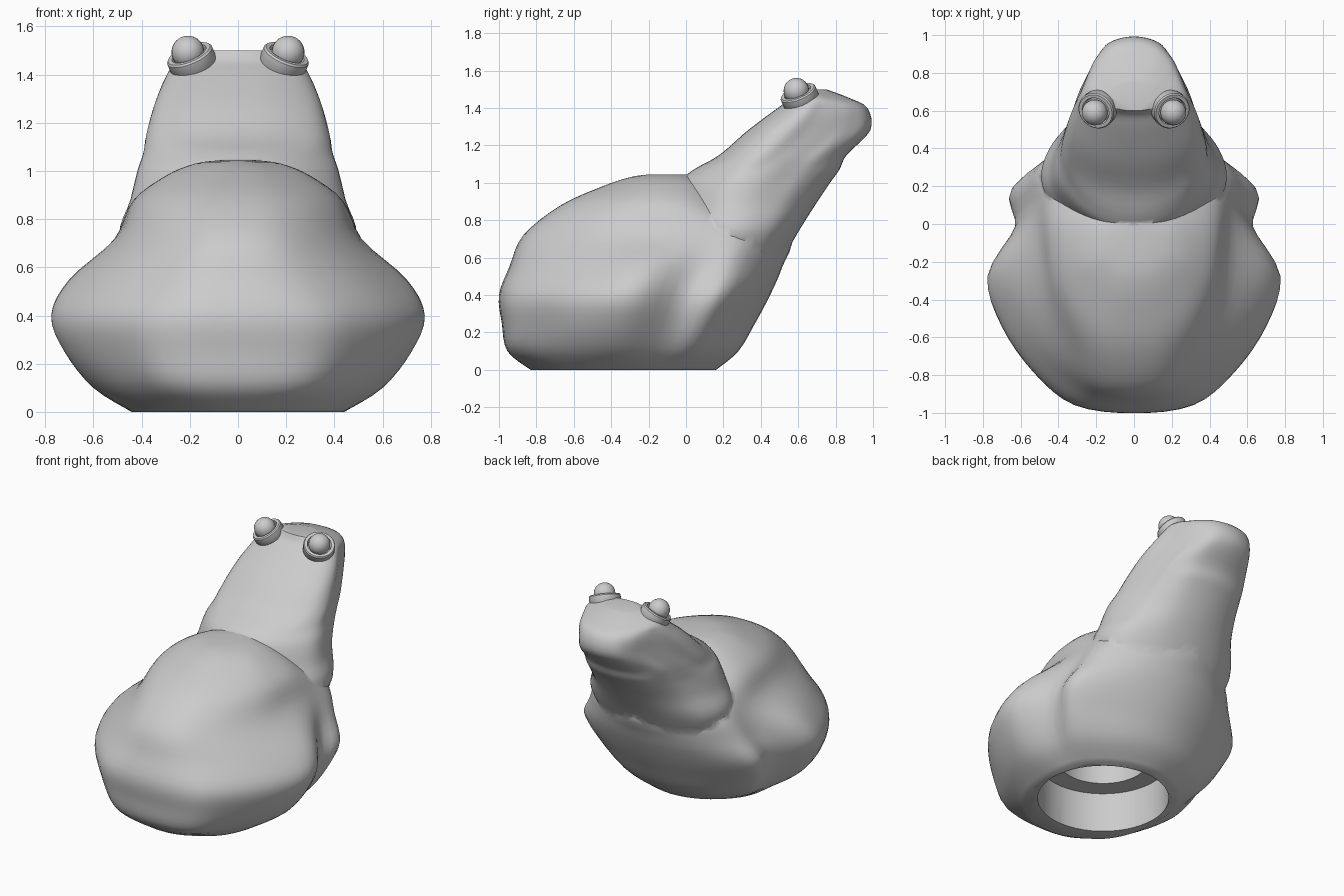
import bpy, bmesh, math
from mathutils import Vector

if "Cube" in bpy.data.objects:
    bpy.data.objects.remove(bpy.data.objects["Cube"])

grey = bpy.data.materials.new("plain grey")
grey.diffuse_color = (0.6, 0.6, 0.6, 1)
grey.use_nodes = True
grey.node_tree.nodes["Principled BSDF"].inputs["Base Color"].default_value = grey.diffuse_color

# Horizontal slices: z, rear y, front y, then half-widths at the fractions below
FRACS = (.03, .15, .32, .5, .68, .82, .95)
TORSO = [
    (0.00, -.83, .16, .15, .33, .42, .44, .43, .36, .20),
    (0.10, -.955, .28, .26, .42, .55, .60, .54, .50, .28),
    (0.25, -.985, .37, .31, .50, .66, .72, .61, .60, .31),
    (0.40, -1.0, .45, .31, .53, .70, .775, .63, .645, .33),
    (0.55, -.945, .515, .24, .46, .62, .70, .58, .56, .31),
    (0.72, -.87, .56, .18, .35, .47, .51, .50, .46, .23),
    (0.88, -.67, .35, .15, .29, .39, .43, .42, .33, .18),
    (0.98, -.45, .20, .10, .20, .28, .30, .28, .22, .12),
    (1.03, -.30, .08, .06, .12, .17, .18, .17, .13, .07),
    (1.045, -.20, .02, .02, .04, .06, .07, .06, .04, .02),
]
NECK_AND_HEAD = [
    (0.50, -.02, .47, .10, .22, .33, .38, .38, .32, .18),
    (0.72, -.04, .59, .20, .38, .47, .49, .45, .37, .21),
    (0.88, -.04, .69, .18, .34, .435, .44, .39, .32, .19),
    (1.00, -.03, .77, .15, .30, .405, .41, .355, .30, .19),
    (1.07, .04, .82, .14, .29, .385, .385, .335, .285, .185),
    (1.15, .18, .86, .16, .32, .38, .355, .31, .27, .17),
    (1.28, .33, .985, .17, .31, .345, .30, .25, .205, .135),
    (1.40, .49, .97, .14, .255, .295, .265, .23, .19, .115),
    (1.455, .57, .87, .12, .22, .25, .24, .20, .16, .10),
    (1.50, .60, .75, .06, .12, .14, .13, .11, .09, .05),
]


def smooth_path(pts, n, closed):
    """Interpolating spline through pts, n steps per span."""
    out, m = [], len(pts)
    get = (lambda i: pts[i % m]) if closed else (lambda i: pts[max(0, min(m - 1, i))])
    for i in range(m if closed else m - 1):
        a, b, c, d = (get(i + k) for k in (-1, 0, 1, 2))
        for s in range(n):
            t = s / n
            out.append(b + 0.5 * t * (c - a + t * (2*a - 5*b + 4*c - d + t * (3*(b - c) + d - a))))
    if not closed:
        out.append(pts[-1].copy())
    return out


def finish(name, bm):
    bmesh.ops.recalc_face_normals(bm, faces=bm.faces)
    me = bpy.data.meshes.new(name)
    bm.to_mesh(me)
    bm.free()
    ob = bpy.data.objects.new(name, me)
    bpy.context.collection.objects.link(ob)
    me.materials.append(grey)
    return ob


def loft(name, rings):
    bm = bmesh.new()
    vs = [[bm.verts.new(p) for p in r] for r in rings]
    n = len(vs[0])
    for a, b in zip(vs, vs[1:]):
        for i in range(n):
            bm.faces.new((a[i], a[(i+1) % n], b[(i+1) % n], b[i]))
    bm.faces.new(vs[0])
    bm.faces.new(vs[-1])
    return finish(name, bm)


def sliced_form(name, slices):
    rings = []
    for z, yb, yf, *w in slices:
        side = [(x, yb + f*(yf - yb)) for f, x in zip(FRACS, w)]
        ring = [(0, yb)] + side + [(0, yf)] + [(-x, y) for x, y in reversed(side)]
        rings.append(smooth_path([Vector((x, y, z)) for x, y in ring], 4, True))
    columns = [smooth_path(list(c), 4, False) for c in zip(*rings)]
    return loft(name, list(zip(*columns)))


def lathe(name, profile, n=48):
    return loft(name, [[(r*math.cos(2*math.pi*i/n), r*math.sin(2*math.pi*i/n), z)
                        for i in range(n)] for r, z in profile])


def boolean(ob, other, operation):
    mod = ob.modifiers.new(operation, 'BOOLEAN')
    mod.operation, mod.solver, mod.object = operation, 'EXACT', other
    bpy.context.view_layer.objects.active = ob
    bpy.ops.object.modifier_apply(modifier=mod.name)
    bpy.data.objects.remove(other)


def shade(ob, angle):
    bpy.ops.object.select_all(action='DESELECT')
    ob.select_set(True)
    bpy.context.view_layer.objects.active = ob
    bpy.ops.object.shade_smooth_by_angle(angle=math.radians(angle))


# Torso with hips and shoulders, joined to the leaning neck and head
body = sliced_form("frog_body", TORSO)
boolean(body, sliced_form("neck_and_head", NECK_AND_HEAD), 'UNION')

# Stepped round socket in the underside
cutter = lathe("socket_cutter", [(.41, -.1), (.41, .27), (.28, .27), (.28, .5)])
cutter.location = (0, -.3, 0)
cutter.hide_render = True
bpy.context.view_layer.update()
boolean(body, cutter, 'DIFFERENCE')
shade(body, 50)

# Eyes: tilted collars with a recessed ball
for s, side in ((-1, "left"), (1, "right")):
    collar = lathe(side + "_eye_collar",
                   [(.09, -.06), (.1, -.045), (.1, .002), (.094, .01), (.076, .01), (.07, -.01)], 32)
    collar.location = (s*.2, .6, 1.478)
    collar.rotation_euler = Vector((s*.42, -.42, 1)).to_track_quat('Z', 'Y').to_euler()
    shade(collar, 35)
    bm = bmesh.new()
    bmesh.ops.create_uvsphere(bm, u_segments=24, v_segments=16, radius=.068)
    ball = finish(side + "_eyeball", bm)
    ball.location = (s*.208, .59, 1.493)
    shade(ball, 60)
